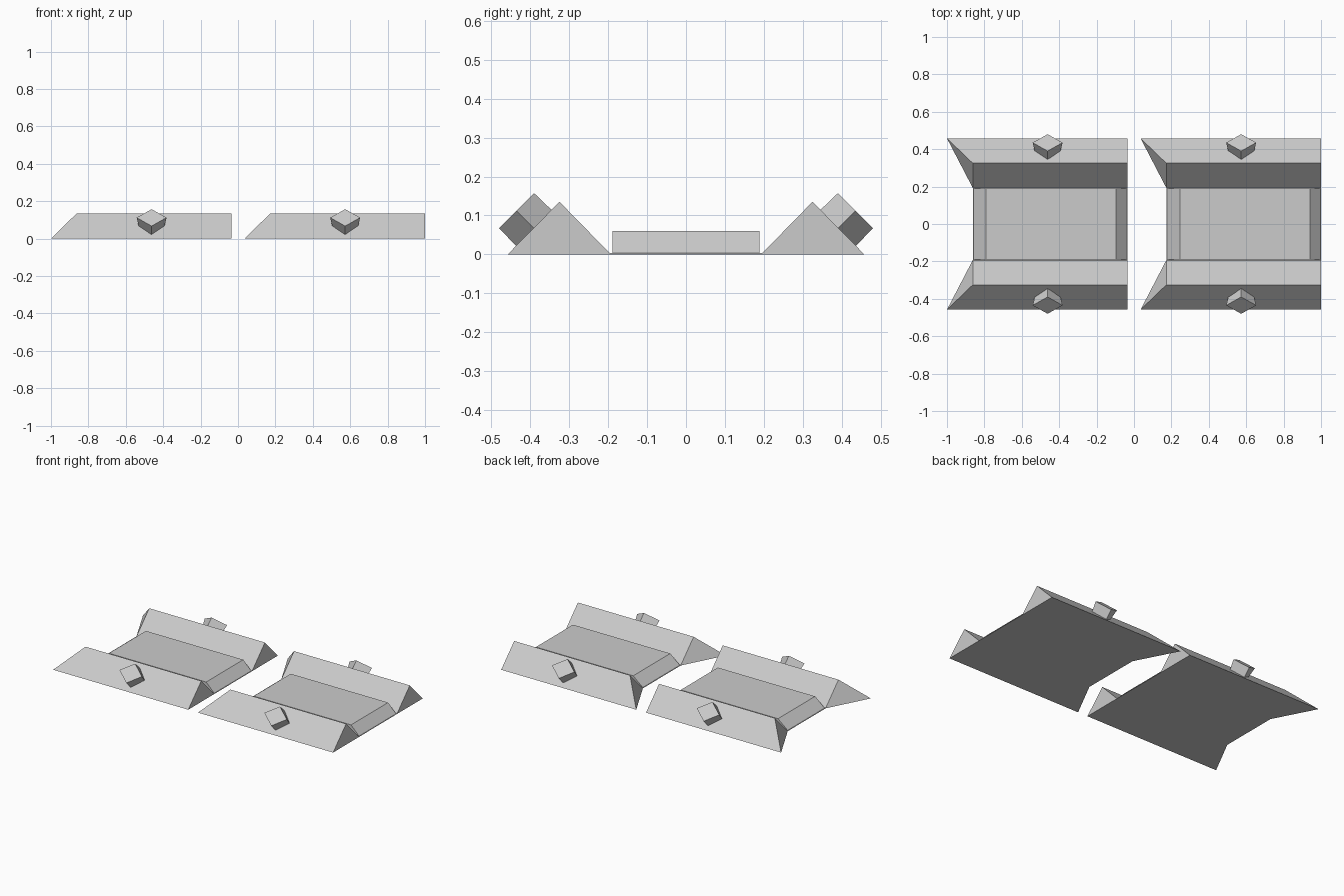
import bpy
import bmesh

cube = bpy.data.objects.get("Cube")
if cube:
    bpy.data.objects.remove(cube, do_unlink=True)

grey = bpy.data.materials.new("light_grey")
grey.use_nodes = True
grey.diffuse_color = (0.6, 0.6, 0.6, 1)
grey.node_tree.nodes["Principled BSDF"].inputs["Base Color"].default_value = (0.6, 0.6, 0.6, 1)


def loft(name, start, end):
    """Solid spanning two matching rings of points."""
    bm = bmesh.new()
    a = [bm.verts.new(p) for p in start]
    b = [bm.verts.new(p) for p in end]
    bm.faces.new(a)
    bm.faces.new(b[::-1])
    for i in range(len(a)):
        j = (i + 1) % len(a)
        bm.faces.new((a[j], a[i], b[i], b[j]))
    bmesh.ops.recalc_face_normals(bm, faces=bm.faces)
    mesh = bpy.data.meshes.new(name)
    bm.to_mesh(mesh)
    bm.free()
    mesh.materials.append(grey)
    obj = bpy.data.objects.new(name, mesh)
    bpy.context.collection.objects.link(obj)
    return obj


def rect(x0, x1, y, z):
    return [(x0, -y, z), (x1, -y, z), (x1, y, z), (x0, y, z)]


def diamond(x, half_x, y, z, slope, side):
    """Four-cornered ring tilted 45 degrees outward."""
    return [(x, side * (y - slope), z + slope), (x + half_x, side * y, z),
            (x, side * (y + slope), z - slope), (x - half_x, side * y, z)]


for tag, x in (("right", -1.0), ("left", 0.035)):
    back, front = x + 0.138, x + 0.965

    # Raised deck with sloped ends, on a thin base
    loft(f"{tag}_deck", rect(back, front, 0.189, 0),
         rect(back + 0.072, front - 0.06, 0.189, 0.06))
    loft(f"{tag}_base", rect(back, front, 0.2, 0), rect(back, front, 0.2, 0.003))

    for place, side in (("front", -1), ("rear", 1)):
        # Triangular side ridge with one mitred end
        outer, peak, inner = 0.458 * side, 0.325 * side, 0.193 * side
        loft(f"{tag}_{place}_ridge",
             [(x, outer, 0), (back, peak, 0.135), (back, inner, 0)],
             [(front, outer, 0), (front, peak, 0.135), (front, inner, 0)])

        # Tilted block set into the outer slope
        loft(f"{tag}_{place}_block",
             diamond(x + 0.538, 0.08, 0.435, 0.112, 0.045, side),
             diamond(x + 0.538, 0.068, 0.386, 0.063, 0.046, side))
